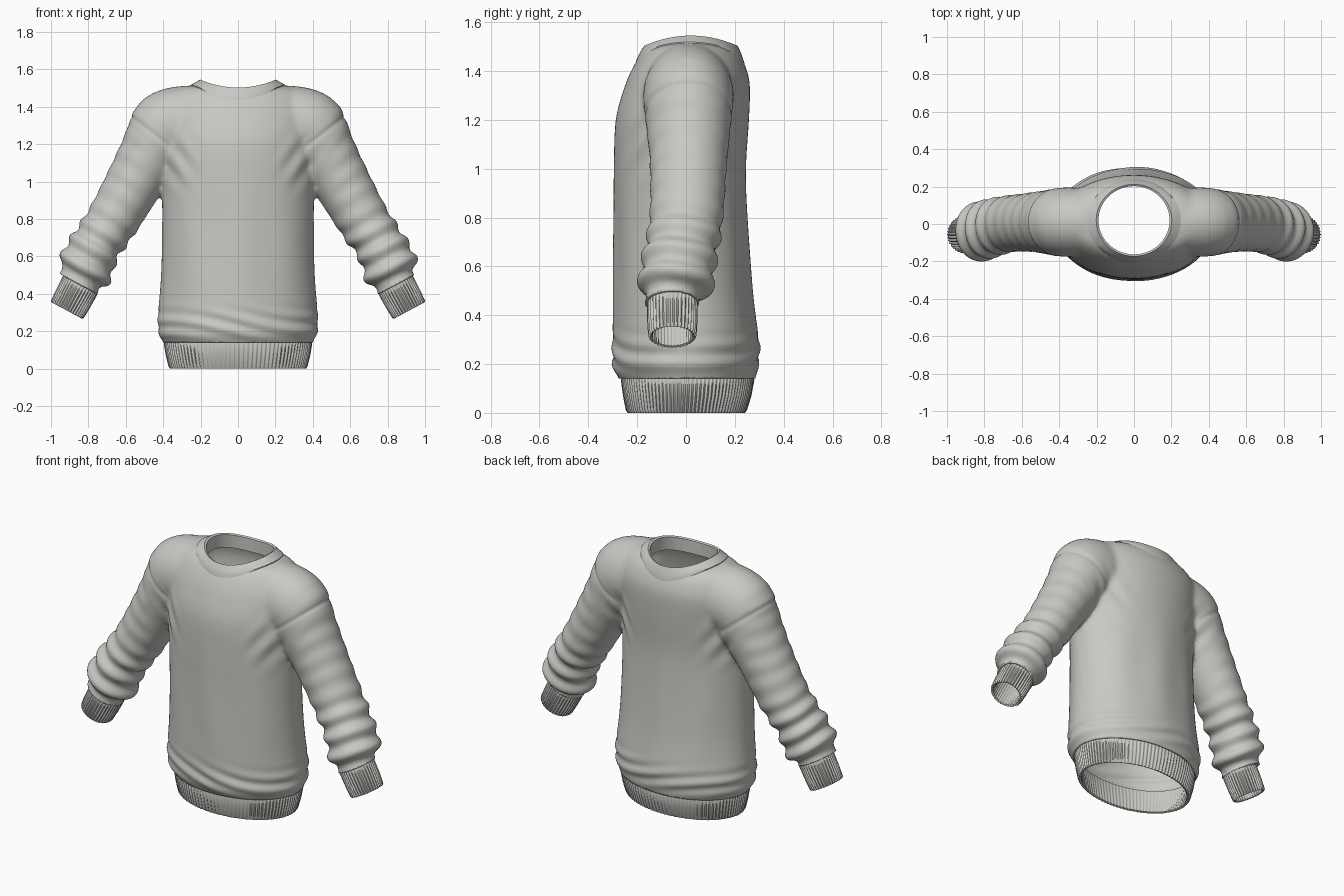
import bpy, bmesh
from math import sin, cos, pi, exp, radians
from mathutils import Vector
from mathutils.bvhtree import BVHTree

cube = bpy.data.objects.get("Cube")
if cube:
    bpy.data.objects.remove(cube)

wool = bpy.data.materials.new("warm grey wool")
wool.use_nodes = True
WOOL = (0.58, 0.58, 0.55, 1)
wool.diffuse_color = WOOL
wool.node_tree.nodes["Principled BSDF"].inputs["Base Color"].default_value = WOOL

ARM = Vector((0.47, 0, -0.88)).normalized()     # lower sleeve direction
ARM_UP = Vector((0.88, 0, 0.47)).normalized()


def spline(keys, steps):
    """Catmull-Rom through tuples of any length."""
    out = []
    for i in range(len(keys) - 1):
        a, b, c, d = (keys[max(0, min(len(keys) - 1, i + k))] for k in (-1, 0, 1, 2))
        for s in range(steps):
            t = s / steps
            out.append([0.5 * (2 * q + (r - p) * t + (2 * p - 5 * q + 4 * r - w) * t * t
                               + (3 * q - p - 3 * r + w) * t ** 3)
                        for p, q, r, w in zip(a, b, c, d)])
    return out + [list(keys[-1])]


def loft(bm, rings, tube=False):
    """Skin rings; either cap both ends or close the section into a band."""
    rows = [[bm.verts.new(p) for p in ring] for ring in rings]
    pairs = list(zip(rows, rows[1:])) + ([(rows[-1], rows[0])] if tube else [])
    for lo, hi in pairs:
        for i in range(len(lo)):
            bm.faces.new((lo[i - 1], lo[i], hi[i], hi[i - 1]))
    if not tube:
        bm.faces.new(rows[0])
        bm.faces.new(rows[-1])


def finish(bm, name, angle=50):
    bmesh.ops.recalc_face_normals(bm, faces=bm.faces)
    mesh = bpy.data.meshes.new(name)
    bm.to_mesh(mesh)
    bm.free()
    mesh.materials.append(wool)
    obj = bpy.data.objects.new(name, mesh)
    bpy.context.collection.objects.link(obj)
    bpy.ops.object.select_all(action='DESELECT')
    obj.select_set(True)
    bpy.context.view_layer.objects.active = obj
    bpy.ops.object.shade_smooth_by_angle(angle=radians(angle))
    return obj


def oval(z, rx, front, back, n=64, ribs=0, depth=0.0):
    """Horizontal ring spanning front..back in y, optionally ribbed."""
    cy, ry = (front + back) / 2, (back - front) / 2
    ring = []
    for i in range(n):
        a = 2 * pi * i / n
        k = depth * cos(ribs * a)
        ring.append(Vector(((rx + k) * cos(a), cy + (ry + k) * sin(a), z)))
    return ring


# Torso and sleeves as closed forms: height, half width, front, back
torso = [(0.08, 0.385, -0.25, 0.26), (0.14, 0.40, -0.275, 0.285), (0.19, 0.425, -0.30, 0.295),
         (0.28, 0.428, -0.30, 0.30), (0.5, 0.413, -0.298, 0.272), (0.8, 0.408, -0.295, 0.25),
         (1.0, 0.41, -0.295, 0.245), (1.2, 0.42, -0.288, 0.258), (1.34, 0.42, -0.25, 0.262),
         (1.41, 0.40, -0.22, 0.247), (1.46, 0.37, -0.19, 0.222), (1.495, 0.33, -0.155, 0.185),
         (1.515, 0.25, -0.11, 0.14)]
# Sleeve stations: x, y, z, tilt of section, radius in profile, radius in depth
sleeve = [(0.12, 0.01, 1.32, 90, 0.18, 0.15), (0.27, 0.01, 1.315, 80, 0.20, 0.18),
          (0.38, 0.01, 1.28, 45, 0.205, 0.185), (0.455, 0.01, 1.16, 28, 0.175, 0.172),
          (0.545, 0.01, 1.01, 27, 0.155, 0.158), (0.675, 0.0, 0.785, 27, 0.14, 0.15),
          (0.77, -0.025, 0.645, 25, 0.137, 0.15), (0.82, -0.04, 0.525, 25, 0.148, 0.152),
          (0.843, -0.05, 0.465, 27, 0.112, 0.115), (0.885, -0.055, 0.385, 27, 0.10, 0.10)]

bm = bmesh.new()
loft(bm, [oval(*k) for k in spline(torso, 4)])
for side in (1, -1):
    rings = []
    for x, y, z, tilt, r, ry in spline(sleeve, 5):
        c, up = Vector((x, y, z)), Vector((cos(radians(tilt)), 0, sin(radians(tilt))))
        ring = [c + up * r * cos(a) + Vector((0, ry * sin(a), 0))
                for a in (2 * pi * i / 40 for i in range(40))]
        rings.append([Vector((p.x * side, p.y, p.z)) for p in ring])
    loft(bm, rings)
form = finish(bm, "body_form")

# Fuse into one knitted skin
fuse = form.modifiers.new("fuse", 'REMESH')
fuse.mode = 'VOXEL'
fuse.voxel_size = 0.012
soft = form.modifiers.new("soft", 'SMOOTH')
soft.factor = 0.5
soft.iterations = 14
bpy.context.view_layer.update()
skin = bpy.data.meshes.new_from_object(form.evaluated_get(bpy.context.evaluated_depsgraph_get()))
bpy.data.objects.remove(form)
bm = bmesh.new()
bm.from_mesh(skin)
bpy.data.meshes.remove(skin)
bm.normal_update()


def ramp(v, lo, hi):
    t = max(0, min(1, (v - lo) / (hi - lo)))
    return t * t * (3 - 2 * t)


def bump(v, centre, width):
    return exp(-((v - centre) / width) ** 2)


def folds(p):
    """Cloth folds: sleeve bunching, hem slouch, armpit drags, armhole seam."""
    x, y, z = abs(p.x), p.y, p.z
    t = (x - 0.4) * 0.47 - (z - 1.2) * 0.88
    on_arm = ramp(x, 0.47, 0.56)
    swirl = 5 * y + 1.5 * sin(9 * y + 4 * p.x)
    d = on_arm * (0.002 + 0.009 * ramp(t, 0.4, 0.65)) * sin(58 * t + swirl)
    on_body = 1 - ramp(x, 0.40, 0.47)
    d += on_body * 0.006 * bump(z, 0.24, 0.07) * sin(75 * z + 7 * p.x + 3 * sin(5 * p.x))
    d += on_body * 0.003 * bump(z, 0.65, 0.3) * sin(24 * p.x + 2 * z)
    drag = 0.8 * (x - 0.3) - 0.6 * (z - 1.1)
    d += 0.006 * bump(x, 0.33, 0.09) * bump(z, 1.1, 0.12) * sin(60 * drag)
    seam = 0.61 * (x - 0.55) - 0.79 * (z - 1.33)
    d -= 0.006 * bump(seam, 0, 0.011) * ramp(x, 0.34, 0.38) * ramp(z, 1.0, 1.1)
    return d


for v, d in [(v, folds(v.co)) for v in bm.verts]:
    v.co += v.normal * d
surface = BVHTree.FromBMesh(bm)


# Openings at hem, wrists and neck
def trim(point, normal, keep):
    verts = [v for v in bm.verts if keep(v.co)]
    faces = {f for v in verts for f in v.link_faces}
    edges = {e for f in faces for e in f.edges}
    corners = {v for f in faces for v in f.verts}
    bmesh.ops.bisect_plane(bm, geom=[*corners, *edges, *faces], plane_co=point,
                           plane_no=normal, clear_outer=True)


trim((0, 0, 0.14), (0, 0, -1), lambda p: p.z < 0.2)
for side in (1, -1):
    trim((0.848 * side, 0, 0.452), (ARM.x * side, 0, ARM.z),
         lambda p: p.x * side > 0.6 and p.z < 0.7)
hole = [f for f in bm.faces if f.calc_center_median().z > 1.3
        and (f.calc_center_median().x / 0.215) ** 2
        + ((f.calc_center_median().y - 0.02) / 0.195) ** 2 < 1]
bmesh.ops.delete(bm, geom=hole, context='FACES')
body = finish(bm, "sweater_body", 60)
shell = body.modifiers.new("knit_thickness", 'SOLIDIFY')
shell.thickness = 0.012
shell.offset = -1

# Ribbed hem band
bm = bmesh.new()
hem = [(0.155, 0.385, -0.258, 0.27, 0.0), (0.135, 0.394, -0.264, 0.277, 0.003),
       (0.07, 0.382, -0.254, 0.264, 0.004), (0.012, 0.368, -0.243, 0.246, 0.004),
       (0.0, 0.362, -0.237, 0.24, 0.002), (0.004, 0.35, -0.226, 0.23, 0.002),
       (0.07, 0.362, -0.235, 0.244, 0.002), (0.155, 0.374, -0.247, 0.258, 0.0)]
loft(bm, [oval(*k[:4], n=600, ribs=100, depth=k[4]) for k in hem], tube=True)
finish(bm, "hem_band")

# Ribbed cuffs: distance along the arm, radius, rib depth
cuff = [(-0.03, 0.098, 0.0), (0.0, 0.101, 0.003), (0.08, 0.099, 0.004), (0.143, 0.095, 0.004),
        (0.15, 0.091, 0.002), (0.146, 0.083, 0.002), (0.06, 0.085, 0.002), (-0.03, 0.088, 0.0)]
for side, label in ((1, "left"), (-1, "right")):
    bm = bmesh.new()
    rings = []
    for along, r, depth in cuff:
        c = Vector((0.845, -0.056, 0.443)) + ARM * along
        ring = []
        for i in range(216):
            a = 2 * pi * i / 216
            k = r + depth * cos(36 * a)
            p = c + ARM_UP * k * cos(a) + Vector((0, k * sin(a), 0))
            ring.append(Vector((p.x * side, p.y, p.z)))
        rings.append(ring)
    loft(bm, rings, tube=True)
    finish(bm, label + "_cuff")

# Neckband: seated on the shoulders, rising to a saddle-shaped rim
bm = bmesh.new()
outer = oval(0, 0.25, -0.205, 0.24, n=160)
rim = oval(0, 0.202, -0.172, 0.212, n=160)
inner = oval(0, 0.19, -0.162, 0.202, n=160)
rings = [[] for _ in range(6)]
for o, m, n in zip(outer, rim, inner):
    hit = surface.ray_cast(Vector((o.x, o.y, 2)), Vector((0, 0, -1)))[0]
    base = hit.z if hit else 1.45
    top = 1.503 + 0.042 * (m.x / 0.202) ** 2
    mid = o.lerp(m, 0.5)
    for ring, p, z in zip(rings, (o, o, mid, m, n, n),
                          (base - 0.012, base + 0.005, base + 0.6 * (top - base),
                           top, top - 0.006, top - 0.085)):
        ring.append(Vector((p.x, p.y, z)))
loft(bm, rings, tube=True)
finish(bm, "neckband")
